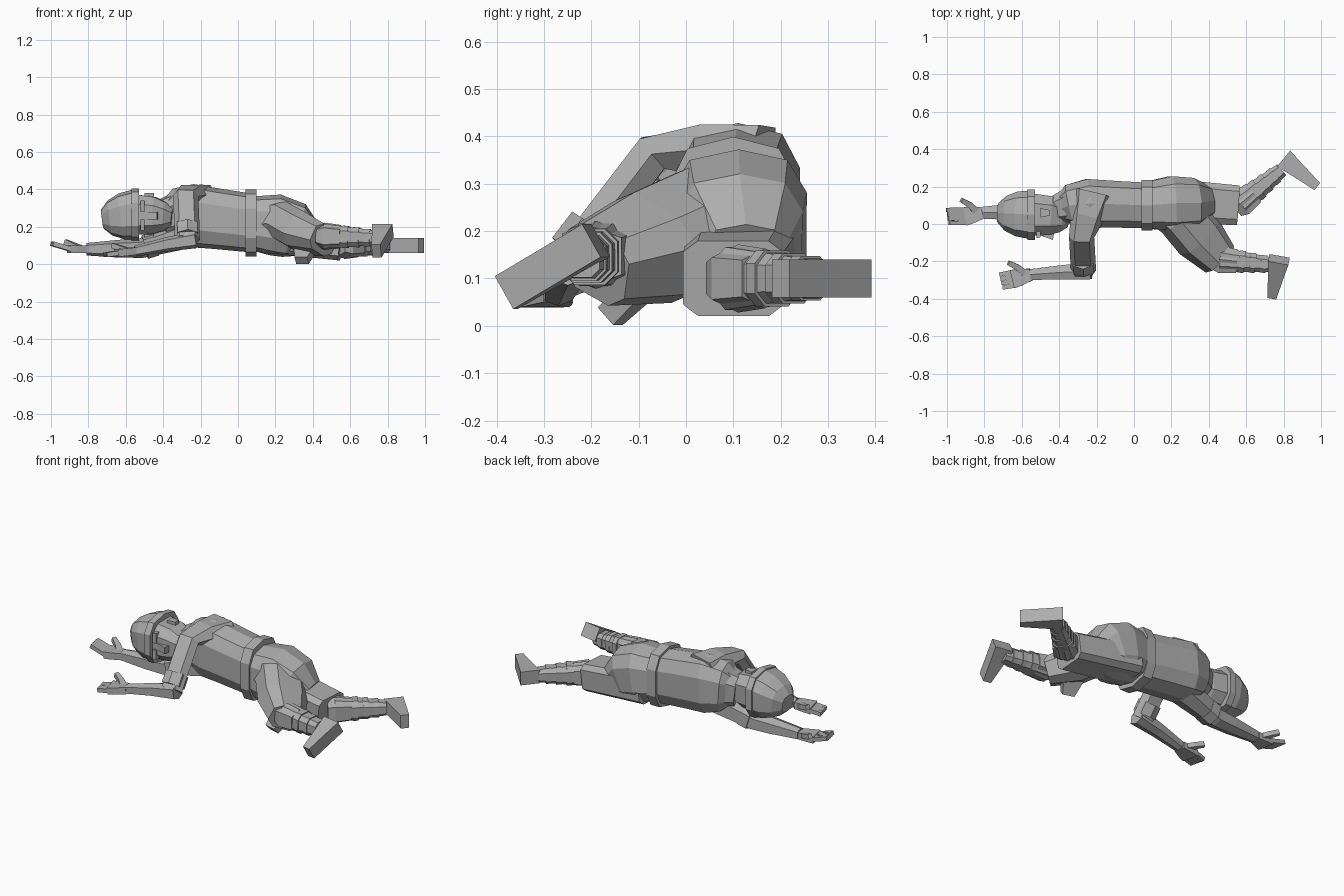
import bpy, bmesh, math
from mathutils import Vector

if "Cube" in bpy.data.objects:
    bpy.data.objects.remove(bpy.data.objects["Cube"], do_unlink=True)

shade = (0.42,) * 3 + (1,)
grey = bpy.data.materials.new("plain grey")
grey.use_nodes = True
grey.diffuse_color = shade
grey.node_tree.nodes["Principled BSDF"].inputs["Base Color"].default_value = shade


def point(x, y, z):
    return Vector((x, y, z))


X, Y, Z = point(1, 0, 0), point(0, 1, 0), point(0, 0, 1)


def loft(name, centres, widths, flat=1, height=None, up=Z, sides=8, power=0.7):
    """Skin faceted rings along a path, with a fixed height or one in proportion to the width."""
    bm = bmesh.new()
    rings = []
    last = len(centres) - 1
    for i, (centre, width) in enumerate(zip(centres, widths)):
        tangent = (centres[min(i + 1, last)] - centres[max(i - 1, 0)]).normalized()
        across = tangent.cross(up).normalized()
        rise = across.cross(tangent) * (height or width * flat)
        ring = []
        for k in range(sides):
            angle = math.tau * (k + 0.5) / sides
            u, v = (math.copysign(abs(w) ** power, w) for w in (math.cos(angle), math.sin(angle)))
            ring.append(bm.verts.new(centre + across * u * width + rise * v))
        rings.append(ring)
    for lower, upper in zip(rings, rings[1:]):
        for k in range(sides):
            after = (k + 1) % sides
            bm.faces.new((lower[k], lower[after], upper[after], upper[k]))
    bm.faces.new(rings[0])
    bm.faces.new(rings[-1])
    bmesh.ops.recalc_face_normals(bm, faces=bm.faces)
    mesh = bpy.data.meshes.new(name)
    bm.to_mesh(mesh)
    bm.free()
    mesh.materials.append(grey)
    bpy.context.collection.objects.link(bpy.data.objects.new(name, mesh))


def bar(name, centres, widths, height):
    """Square-edged loft of even height."""
    loft(name, centres, widths, height=height, sides=4, power=0)


def cuff(name, centre, axis, radius, length, flat=1, sides=8):
    """Short raised ring around a limb."""
    half = axis.normalized() * length / 2
    loft(name, [centre - half, centre + half], [radius, radius], flat, sides=sides)


def hand(side, wrist, knuckles, tip):
    """Palm, four closed fingers and a thumb spread to the side."""
    palm = knuckles - wrist
    across = palm.cross(Z).normalized()
    bar(f"{side}_palm", [wrist, wrist.lerp(knuckles, 0.6), knuckles], [0.032, 0.045, 0.05], 0.02)
    for i in range(4):
        spread = across * (i - 1.5) * 0.024
        bar(f"{side}_finger_{i + 1}", [knuckles - palm * 0.1 + spread, tip + spread],
            [0.0125, 0.011], 0.012)
    base = wrist.lerp(knuckles, 0.2)
    thumb_tip = knuckles + across * 0.09 + Z * 0.04
    joint = base.lerp(thumb_tip, 0.5) + across * 0.01
    bar(f"{side}_thumb", [base, joint, thumb_tip], [0.02, 0.016, 0.012], 0.014)


def boot(side, knee, ankle, heel, toe):
    """Knee guard, tapering shin with raised bands, and a wedge foot."""
    shin = ankle - knee
    axis = shin.normalized()
    loft(f"{side}_knee_guard", [knee - axis * 0.04, knee, knee + axis * 0.09],
         [0.06, 0.08, 0.07], 0.9, sides=6)
    loft(f"{side}_shin", [knee, ankle], [0.07, 0.04])
    for i in range(3):
        t = 0.4 + 0.2 * i
        cuff(f"{side}_boot_band_{i + 1}", knee + shin * t, axis, 0.076 - 0.033 * t, 0.03)
    bar(f"{side}_foot", [heel, heel.lerp(toe, 0.4), toe], [0.055, 0.042, 0.024], 0.04)


# Landmarks of the body lying on its side
crown, brow, cheek, chin = (
    point(-.74, .06, .24), point(-.55, .05, .265), point(-.45, .045, .26), point(-.35, .03, .25))
neck, shoulders, chest = point(-.39, .08, .25), point(-.34, .1, .26), point(-.25, .11, .26)
waist, pelvis, seat = point(.07, .1, .22), point(.2, .11, .21), point(.3, .11, .18)
left_shoulder, left_elbow = point(-.25, .04, .37), point(-.27, -.25, .13)
left_wrist, left_knuckles = point(-.55, -.27, .07), point(-.65, -.295, .06)
right_shoulder, right_elbow = point(-.27, .09, .16), point(-.52, .07, .085)
right_wrist, right_knuckles = point(-.81, .06, .08), point(-.905, .04, .08)
left_knee, left_ankle = point(.46, -.19, .15), point(.75, -.22, .14)
right_knee, right_ankle = point(.57, .11, .1), point(.79, .29, .1)

# Jacket, belt and hips
loft("jacket", [neck, shoulders, chest, chest.lerp(waist, 0.4), waist],
     [.07, .115, .135, .13, .125], 1.25, sides=10)
cuff("belt", waist, X, .14, .06, 1.28, sides=10)
loft("hips", [waist, pelvis, seat, seat + point(.08, .01, -.05)],
     [.13, .15, .14, .09], 1.1, sides=10)
loft("collar", [neck - X * .02, shoulders], [.08, .1], 1.2)
loft("neck", [cheek, shoulders], [.06, .065])

# Head with a domed cap, its crown pointing towards the hands
turns = [math.pi / 8 * (i + 1) for i in range(4)]
loft("cap", [crown.lerp(brow, 1 - math.cos(a)) for a in turns],
     [.134 * math.sin(a) for a in turns], sides=10)
cuff("cap_band", brow, X, .14, .04, sides=10)
loft("face", [brow, cheek, cheek.lerp(chin, 0.6), chin], [.12, .11, .085, .05], .95)
bar("nose", [cheek - point(.04, .1, 0), cheek - point(-.02, .11, 0)], [.01, .02], .02)
for i, side in enumerate((-1, 1)):
    eye = cheek + point(-.05, -.1, side * .05)
    bar(f"brow_{i + 1}", [eye - X * .02, eye], [.02, .015], .03)
    ear = cheek + point(0, .015, side * .11)
    bar(f"ear_{i + 1}", [ear - X * .05, ear], [.025, .015], .01)

# Upper arm folding down in front, then reaching ahead
upper_arm = left_shoulder + point(-.03, -.11, -.005)
loft("left_sleeve", [left_shoulder + point(.03, .12, -.02), left_shoulder, upper_arm, left_elbow],
     [.08, .06, .045, .045], 1.5, up=X, sides=6)
cuff("left_cuff", upper_arm.lerp(left_elbow, 0.8), left_elbow - upper_arm, .06, .07, sides=6)
loft("left_forearm", [left_elbow + X * .04, left_elbow.lerp(left_wrist, 0.4), left_wrist],
     [.05, .042, .032], .9, sides=6)
hand("left", left_wrist, left_knuckles, left_knuckles + point(-.06, -.01, -.01))

# Lower arm stretched out beneath the head
loft("right_arm", [right_shoulder, right_elbow, right_elbow.lerp(right_wrist, 0.4), right_wrist],
     [.08, .055, .05, .035], .95, sides=6)
cuff("right_cuff", right_shoulder.lerp(right_elbow, 0.8), right_elbow - right_shoulder,
     .065, .06, sides=6)
hand("right", right_wrist, right_knuckles, right_knuckles + point(-.09, 0, .03))

# Upper leg bent forward, its outer side rolled down towards the knee
thigh = point(.25, .05, .22)
lap = point(.35, -.07, .165)
loft("left_thigh", [pelvis - X * .03, thigh, lap, left_knee - Z * .02], [.13, .135, .135, .1],
     .8, up=point(.4, .2, 1))
bar("trouser_fold", [lap + point(.02, .01, -.05), point(.34, -.16, .02)], [.07, .035], .025)
boot("left", left_knee, left_ankle, heel=point(.775, -.19, .18), toe=point(.74, -.38, .07))

# Lower leg trailing behind
loft("right_thigh", [pelvis - point(.06, -.02, .06), point(.55, .1, .1)], [.12, .11],
     .75, power=.4)
boot("right", right_knee, right_ankle, heel=point(.8, .35, .1), toe=point(.98, .2, .1))
